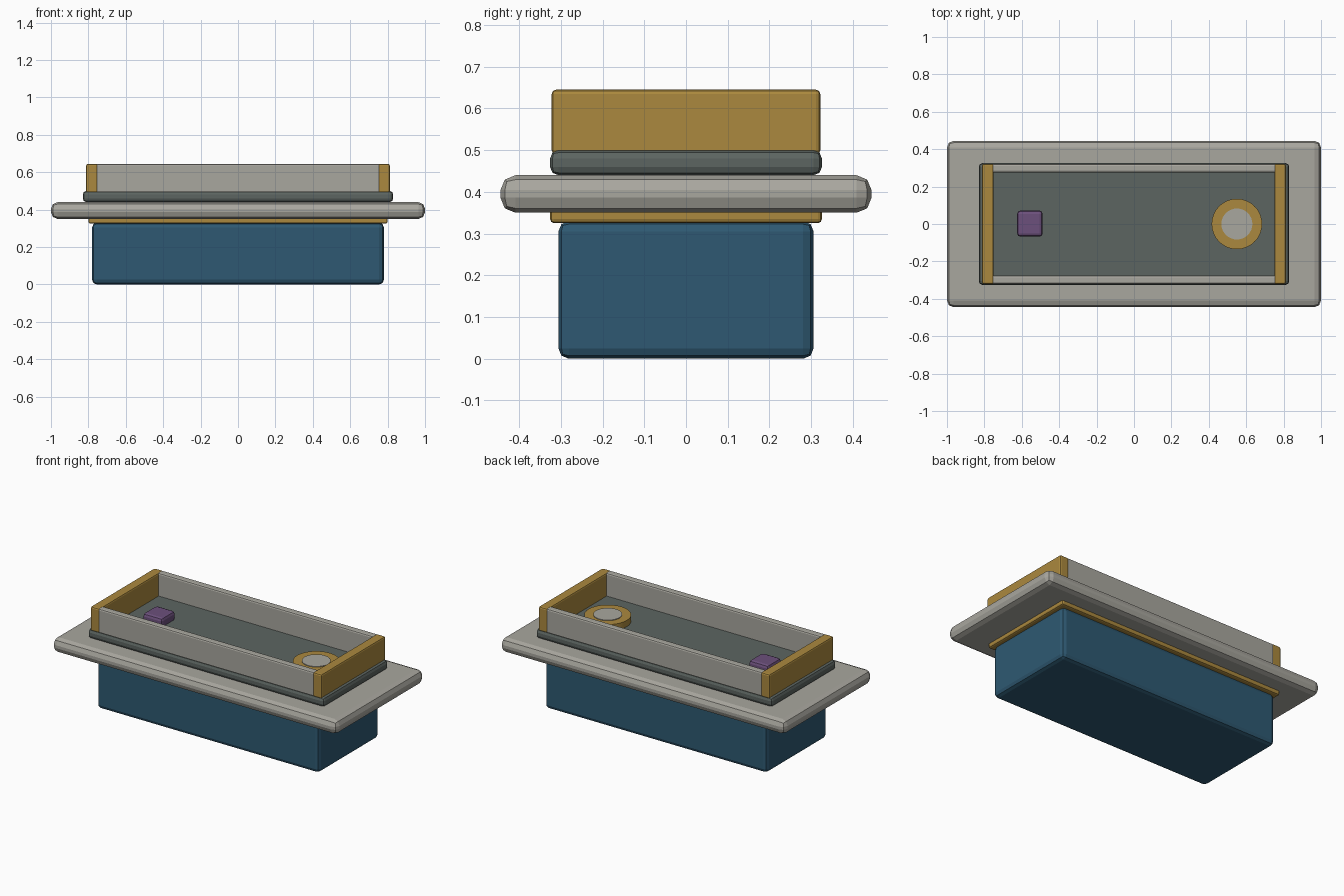
import bpy, math

if "Cube" in bpy.data.objects:
    bpy.data.objects.remove(bpy.data.objects["Cube"])


def linear(c):
    c /= 255
    return c / 12.92 if c <= 0.04045 else ((c + 0.055) / 1.055) ** 2.4


def material(name, r, g, b):
    m = bpy.data.materials.new(name)
    m.diffuse_color = (linear(r), linear(g), linear(b), 1)
    m.use_nodes = True
    m.node_tree.nodes["Principled BSDF"].inputs["Base Color"].default_value = m.diffuse_color
    return m


GREY = material("warm grey", 169, 167, 159)
GOLD = material("ochre", 171, 137, 62)
BLUE = material("deep blue", 46, 89, 114)
SLATE = material("dark slate", 92, 101, 97)
PURPLE = material("purple", 108, 80, 124)


def finish(obj, name, mat, bevel, segments=2):
    obj.name = name
    obj.data.materials.append(mat)
    if bevel:
        mod = obj.modifiers.new("Rounded edges", 'BEVEL')
        mod.width = bevel
        mod.segments = segments
        mod.limit_method = 'ANGLE'
        mod.angle_limit = math.radians(40)
    return obj


def box(name, mat, x, y, z, bevel):
    """Bevelled box from (min, max) pairs on each axis."""
    spans = (x, y, z)
    bpy.ops.mesh.primitive_cube_add(size=1, location=[(a + b) / 2 for a, b in spans])
    obj = bpy.context.object
    obj.scale = [b - a for a, b in spans]
    bpy.ops.object.transform_apply(location=False, rotation=False, scale=True)
    return finish(obj, name, mat, bevel)


def disc(name, mat, x, y, radius, z0, z1):
    bpy.ops.mesh.primitive_cylinder_add(vertices=32, radius=radius, depth=z1 - z0,
                                        location=(x, y, (z0 + z1) / 2))
    obj = finish(bpy.context.object, name, mat, 0)
    bpy.ops.object.shade_smooth_by_angle(angle=math.radians(30))
    return obj


# Lower body, gold trim and wide plate
box("lower_body", BLUE, (-0.78, 0.78), (-0.306, 0.306), (0.0, 0.33), 0.025)
box("gold_trim", GOLD, (-0.80, 0.80), (-0.326, 0.326), (0.325, 0.362), 0.01)
box("wide_plate", GREY, (-1.0, 1.0), (-0.445, 0.445), (0.35, 0.44), 0.036)

# Tray floor
box("tray_floor", SLATE, (-0.83, 0.83), (-0.326, 0.326), (0.44, 0.50), 0.02)

# Tray walls, mirrored on both axes
for side, s in (("right", 1), ("left", -1)):
    box("end_wall_" + side, GOLD, sorted((s * 0.75, s * 0.812)), (-0.322, 0.322),
        (0.49, 0.645), 0.01)
for side, s in (("back", 1), ("front", -1)):
    box("long_wall_" + side, GREY, (-0.76, 0.76), sorted((s * 0.275, s * 0.321)),
        (0.49, 0.645), 0.01)

# Controls on the tray floor
box("square_button", PURPLE, (-0.625, -0.488), (-0.068, 0.072), (0.49, 0.555), 0.018)
disc("dial_ring", GOLD, 0.55, 0.0, 0.135, 0.49, 0.54)
disc("dial_centre", GREY, 0.55, 0.0, 0.083, 0.495, 0.544)
